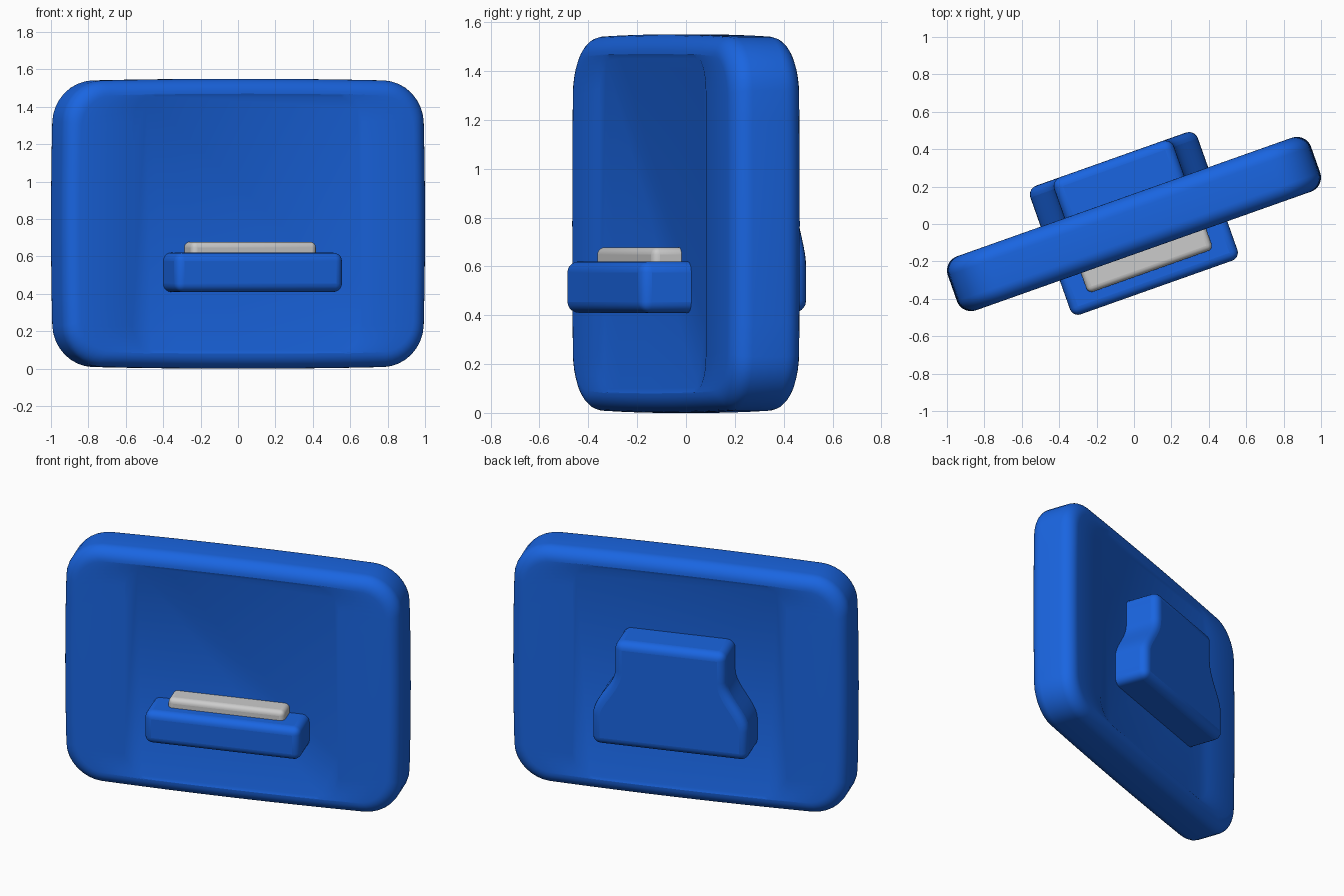
import bpy, bmesh, math
from mathutils import Matrix

if "Cube" in bpy.data.objects:
    bpy.data.objects.remove(bpy.data.objects["Cube"])

TURN = Matrix.Rotation(math.radians(19.5), 4, 'Z')   # whole model is turned about z

blue = bpy.data.materials.new("blue")
blue.diffuse_color = (0.01, 0.13, 0.75, 1)
blue.use_nodes = True
blue.node_tree.nodes["Principled BSDF"].inputs["Base Color"].default_value = blue.diffuse_color


def rounded_rect(hw, hh, r, bulge=0.0, n=8, side=8):
    """Outline with round corners and gently bowed sides."""
    pts = []
    for k, (sx, sz) in enumerate([(1, 1), (-1, 1), (-1, -1), (1, -1)]):
        cx, cz = sx * (hw - r), sz * (hh - r)
        for i in range(n + 1):
            a = math.pi / 2 * (k + i / n)
            pts.append((cx + r * math.cos(a), cz + r * math.sin(a)))
        x0, z0 = pts[-1]
        nx, nz = [(-1, 1), (-1, -1), (1, -1), (1, 1)][k]
        a = math.pi / 2 * (k + 1)
        x1, z1 = nx * (hw - r) + r * math.cos(a), nz * (hh - r) + r * math.sin(a)
        for i in range(1, side):
            t = i / side
            pts.append((x0 + (x1 - x0) * t, z0 + (z1 - z0) * t))
    return [(x - bulge * x / hw * (z / hh) ** 2, z - bulge * z / hh * (x / hw) ** 2)
            for x, z in pts]


def loft(name, rings, zc, material=None, bevel=0.0, angle=60):
    """Skin a list of (y, outline) rings and cap both ends."""
    bm = bmesh.new()
    loops = [[bm.verts.new((x, y, z + zc)) for x, z in pts] for y, pts in rings]
    for a, b in zip(loops, loops[1:]):
        for i in range(len(a)):
            j = (i + 1) % len(a)
            bm.faces.new((a[i], a[j], b[j], b[i]))
    bm.faces.new(loops[0])
    bm.faces.new(loops[-1])
    bmesh.ops.recalc_face_normals(bm, faces=bm.faces)
    bm.transform(TURN)
    me = bpy.data.meshes.new(name)
    bm.to_mesh(me)
    bm.free()
    ob = bpy.data.objects.new(name, me)
    bpy.context.collection.objects.link(ob)
    if material:
        me.materials.append(material)
    if bevel:
        m = ob.modifiers.new("round_edges", 'BEVEL')
        m.width, m.segments = bevel, 5
        m.limit_method, m.angle_limit = 'ANGLE', math.radians(40)
    bpy.ops.object.select_all(action='DESELECT')
    bpy.context.view_layer.objects.active = ob
    ob.select_set(True)
    bpy.ops.object.shade_smooth_by_angle(angle=math.radians(angle))
    return ob


# Main slab: rolled rim, with a shallow panel on both faces
HW, HH, T, R = 1.03, 0.775, 0.153, 0.08
half = [(T - 0.008, rounded_rect(0.65, 0.675, 0.13)),
        (T, rounded_rect(0.675, 0.695, 0.15))]
for i in range(9):
    a = math.pi / 2 * (1 - i / 8)
    d = R * (1 - math.cos(a))
    half.append((T - R + R * math.sin(a),
                 rounded_rect(HW - d, HH - d, 0.22 - d * 0.7, 0.014)))
rings = [(-y, p) for y, p in half] + [(y, p) for y, p in reversed(half)]
loft("slab", rings, HH, blue)


def box_rings(hw, z0, z1, y0, y1):
    p = [(hw, z1), (-hw, z1), (-hw, z0), (hw, z0)]
    return [(y0, p), (y1, p)]


# Front ledge and grey insert
loft("front_ledge", box_rings(0.475, 0.41, 0.62, -0.36, -0.05), 0, blue, 0.045)
loft("ledge_insert", box_rings(0.355, 0.55, 0.678, -0.268, -0.10), 0, None, 0.03)

# Back mount: wide foot flowing into a narrower neck
side = [(0.475, 0.41)]
for i in range(13):
    t = i / 12
    s = t * t * (3 - 2 * t)
    side.append((0.475 - 0.135 * s, 0.60 + 0.30 * t))
side.append((0.34, 1.09))
outline = side + [(-x, z) for x, z in reversed(side)]
loft("back_mount", [(0.05, outline), (0.368, outline)], 0, blue, 0.05)
